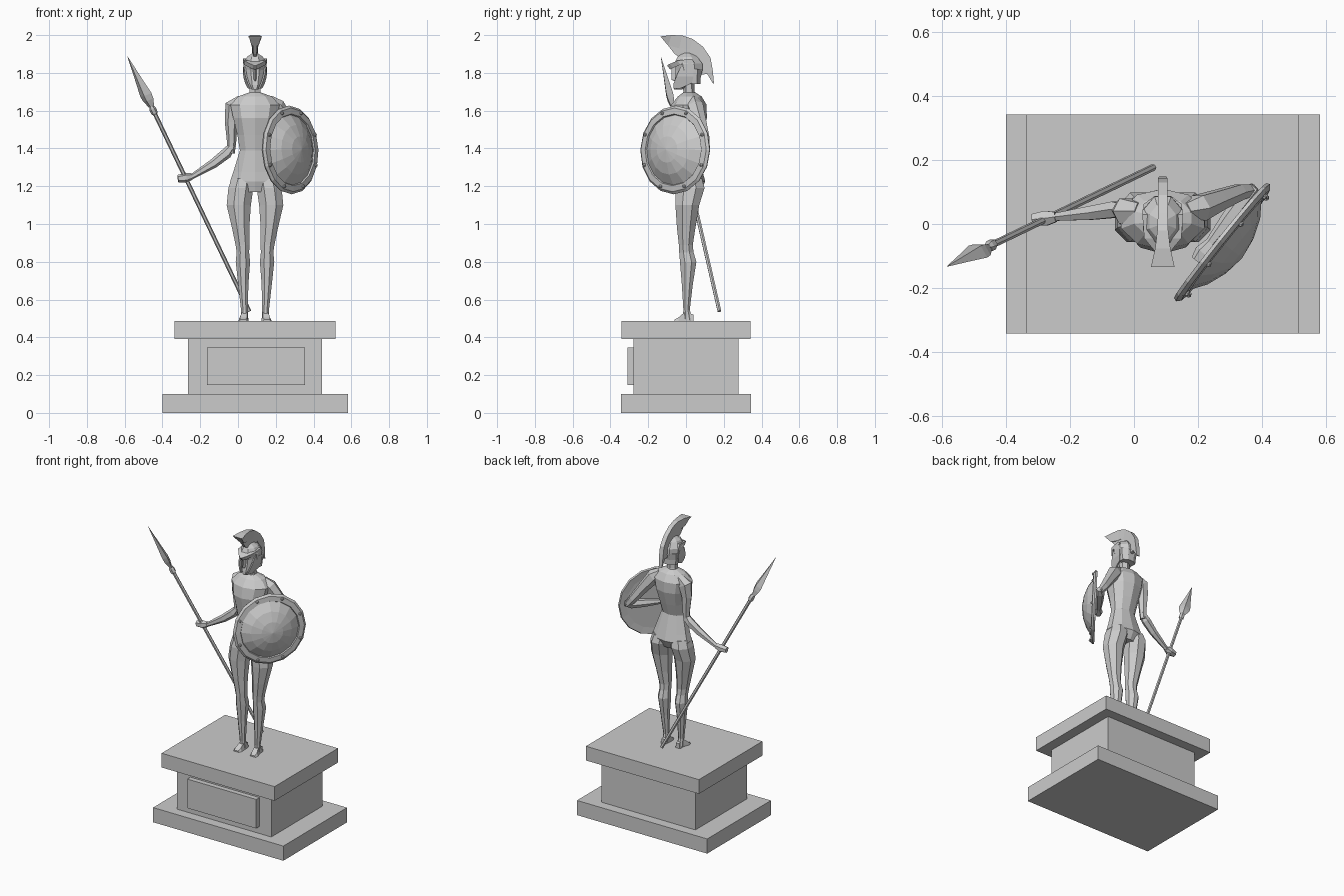
import bpy, bmesh, math
from mathutils import Vector, Matrix

CX = 0.09  # centre line of figure and plinth


def finish(name, bm):
    bmesh.ops.recalc_face_normals(bm, faces=bm.faces)
    me = bpy.data.meshes.new(name)
    bm.to_mesh(me)
    bm.free()
    ob = bpy.data.objects.new(name, me)
    bpy.context.collection.objects.link(ob)
    return ob


def skin(name, rings, closed_loop=False):
    """Bridge rings of points; cap the ends unless the loop closes."""
    bm = bmesh.new()
    vs = [[bm.verts.new(p) for p in r] for r in rings]
    n = len(vs[0])
    pairs = list(zip(vs, vs[1:]))
    for a, b in pairs:
        for i in range(n):
            j = (i + 1) % n
            bm.faces.new((a[i], a[j], b[j], b[i]))
    bm.faces.new(vs[0])
    bm.faces.new(vs[-1])
    return finish(name, bm)


def loft(name, rows, n=8, side=1):
    """rows: (dx from centre line, z, half width, y front, y back)"""
    rings = []
    for dx, z, rx, y0, y1 in rows:
        ring = []
        for i in range(n):
            a = 2 * math.pi * (i + 0.5) / n
            k = 1 / math.cos(math.pi / n)
            ring.append((CX + side * dx + rx * k * math.cos(a),
                         (y0 + y1) / 2 + (y1 - y0) / 2 * k * math.sin(a), z))
        rings.append(ring)
    return skin(name, rings)


def tube(name, pts, radii, n=6, flat=1.0, up=(0, 1, 0)):
    pts = [Vector(p) for p in pts]
    rings = []
    for i, p in enumerate(pts):
        t = (pts[min(i + 1, len(pts) - 1)] - pts[max(i - 1, 0)]).normalized()
        u = t.cross(Vector(up)).normalized()
        v = t.cross(u)
        rings.append([p + radii[i] * (u * math.cos(2 * math.pi * k / n) +
                                      v * flat * math.sin(2 * math.pi * k / n)) for k in range(n)])
    return skin(name, rings)


def box(name, x0, x1, y0, y1, z0, z1):
    return skin(name, [[(x0, y0, z), (x1, y0, z), (x1, y1, z), (x0, y1, z)] for z in (z0, z1)])


def strip(name, outer, inner, hw):
    """Curved band in the side plane, with a width at each station."""
    return skin(name, [[(CX - w, *o), (CX + w, *o), (CX + w * .8, *i), (CX - w * .8, *i)]
                       for o, i, w in zip(outer, inner, hw)])


# plinth
box("plinth_base", -.40, .582, -.343, .343, 0, .10)
box("plinth_body", -.265, .445, -.277, .277, .10, .39)
box("plinth_top", -.337, .515, -.342, .342, .39, .487)
box("plaque", -.165, .355, -.311, -.27, .147, .345)

# torso and neck
loft("torso", [(0, 1.17, .09, -.04, .07), (0, 1.225, .132, -.055, .098), (0, 1.275, .115, -.055, .085),
               (0, 1.39, .08, -.058, .055), (0, 1.47, .093, -.072, .08), (0, 1.56, .115, -.088, .105),
               (0, 1.63, .13, -.075, .105), (0, 1.675, .09, -.04, .08), (0, 1.695, .035, -.015, .05)], 10)
loft("neck", [(0, 1.67, .034, -.02, .055), (0, 1.70, .03, -.01, .042), (0, 1.77, .03, -.015, .04)], 6)

# legs and feet
for s, tag in ((-1, "right"), (1, "left")):
    loft(tag + "_leg", [(.055, .49, .02, -.018, .036), (.056, .545, .018, -.014, .02), (.062, .68, .027, -.022, .036),
                        (.064, .80, .038, -.032, .055), (.064, .85, .033, -.036, .04), (.066, .89, .037, -.038, .036),
                        (.076, .98, .046, -.048, .05), (.086, 1.10, .064, -.056, .07),
                        (.075, 1.19, .066, -.056, .098), (.065, 1.24, .06, -.045, .085)], 8, s)
    x = CX + s * .055
    skin(tag + "_foot", [[(x - w + s * d, y, .487), (x + w + s * d, y, .487), (x + w * .7 + s * d, y, h), (x - w * .7 + s * d, y, h)]
                         for y, w, h, d in ((.04, .016, .52, 0), (-.005, .02, .535, 0),
                                            (-.04, .027, .505, .006), (-.06, .02, .495, .008))])

# spear arm
tube("right_upper_arm", [(.02, .04, 1.655), (-.025, .04, 1.62), (-.036, .042, 1.54), (-.034, .045, 1.44), (-.037, .046, 1.375)],
     [.03, .046, .034, .025, .02])
tube("right_forearm", [(-.025, .045, 1.42), (-.06, .045, 1.375), (-.13, .035, 1.32), (-.245, .022, 1.25)],
     [.018, .029, .025, .014])
tube("right_hand", [(-.245, .022, 1.252), (-.275, .018, 1.245), (-.318, .014, 1.24)], [.018, .027, .02])

# spear
tip, butt = Vector((-.585, -.133, 1.887)), Vector((.06, .177, .538))
at = lambda t: tip.lerp(butt, t)
tube("spear_shaft", [at(.17), at(1)], [.011, .011])
tube("spear_collar", [at(.195), at(.205), at(.222), at(.228)], [.012, .018, .018, .012])
tube("spear_blade", [at(0), at(.08), at(.15), at(.17), at(.205)], [.001, .019, .036, .033, .012], 4, .6, (.5, .8, 0))

# shield arm
tube("left_upper_arm", [(.16, .04, 1.655), (.205, .05, 1.62), (.265, .075, 1.54), (.33, .1, 1.45), (.37, .107, 1.40)],
     [.03, .046, .036, .028, .02])
tube("left_forearm", [(.38, .115, 1.41), (.352, .088, 1.405), (.30, .02, 1.40), (.235, -.065, 1.395)],
     [.018, .029, .026, .016], up=(0, 0, 1))
tube("left_hand", [(.24, -.06, 1.395), (.215, -.09, 1.395), (.195, -.115, 1.395)], [.018, .027, .018], up=(0, 0, 1))

# shield: turned dome with a raised rim
normal = Vector((.78, -.625, .04)).normalized()
M = Matrix.Translation((.277, -.058, 1.392)) @ normal.to_track_quat('Z', 'Y').to_matrix().to_4x4()
N = 16


def lathe(name, prof):
    rings = [[M @ Vector((r * math.cos(2 * math.pi * k / N), r * math.sin(2 * math.pi * k / N), z))
              for k in range(N)] for r, z in prof]
    return skin(name, rings)


lathe("shield_dome", [(.002, .078), (.07, .068), (.132, .045), (.19, .005), (.185, -.005), (.125, .033), (.065, .056), (.002, .065)])
lathe("shield_rim", [(.184, .004), (.19, .016), (.222, .012), (.234, .002), (.234, -.008), (.222, -.01), (.185, -.006)][:1]
      + [(.19, .016), (.222, .013), (.235, .001), (.23, -.01), (.186, -.006)])
bm = bmesh.new()
for k in range(8):
    a = 2 * math.pi * (k + .5) / 8
    bmesh.ops.create_icosphere(bm, subdivisions=1, radius=.011,
                               matrix=M @ Matrix.Translation((.21 * math.cos(a), .21 * math.sin(a), .015)))
finish("shield_rivets", bm)

# head and helmet
loft("face", [(0, 1.712, .018, -.064, -.02), (0, 1.735, .035, -.064, .02), (0, 1.79, .05, -.055, .05), (0, 1.84, .052, -.055, .06)], 8)
loft("helmet_cap", [(0, 1.81, .06, -.05, .088), (0, 1.85, .062, -.062, .086), (0, 1.885, .042, -.045, .06),
                    (0, 1.905, .012, -.015, .025)], 8)
loft("helmet_neck_guard", [(0, 1.74, .05, .012, .078), (0, 1.775, .055, .01, .078), (0, 1.82, .06, .0, .088)], 8)
skin("helmet_visor", [[(CX - w, y, z), (CX + w, y, z), (CX + w, y + .015, z - .022), (CX - w, y + .015, z - .022)]
                      for y, z, w in ((.03, 1.875, .064), (-.045, 1.865, .058), (-.085, 1.848, .025), (-.1, 1.84, .006))])
skin("nose_guard", [[(CX - w, -.05, z), (CX, y, z), (CX + w, -.05, z)]
                    for z, y, w in ((1.84, -.075, .012), (1.765, -.078, .01), (1.755, -.06, .008))])
for s, tag in ((-1, "right"), (1, "left")):
    skin(tag + "_cheek_guard", [[(CX + s * a, y0, z), (CX + s * (a + .008), y0, z), (CX + s * (b + .008), y1, z), (CX + s * b, y1, z)]
                                for z, a, b, y0, y1 in ((1.83, .05, .056, -.03, .04), (1.78, .042, .054, -.052, .04),
                                                        (1.745, .03, .044, -.065, .03), (1.718, .018, .03, -.066, -.03))])

# crest and its holder
outer = [(-.135, 1.993), (-.077, 2.0), (-.02, 1.998), (.035, 1.98), (.09, 1.938), (.13, 1.88), (.142, 1.81), (.148, 1.745)]
inner = [(-.128, 1.984), (-.095, 1.945), (-.035, 1.93), (.02, 1.925), (.062, 1.895), (.092, 1.845), (.112, 1.795), (.142, 1.745)]
strip("crest", outer, inner, [.037, .024, .017, .015, .015, .015, .015, .012])
foot = [(-.06, 1.90), (-.03, 1.88), (.02, 1.88), (.05, 1.85), (.07, 1.82), (.08, 1.79)]
strip("crest_holder", inner[1:7], foot, [.011] * 6)
